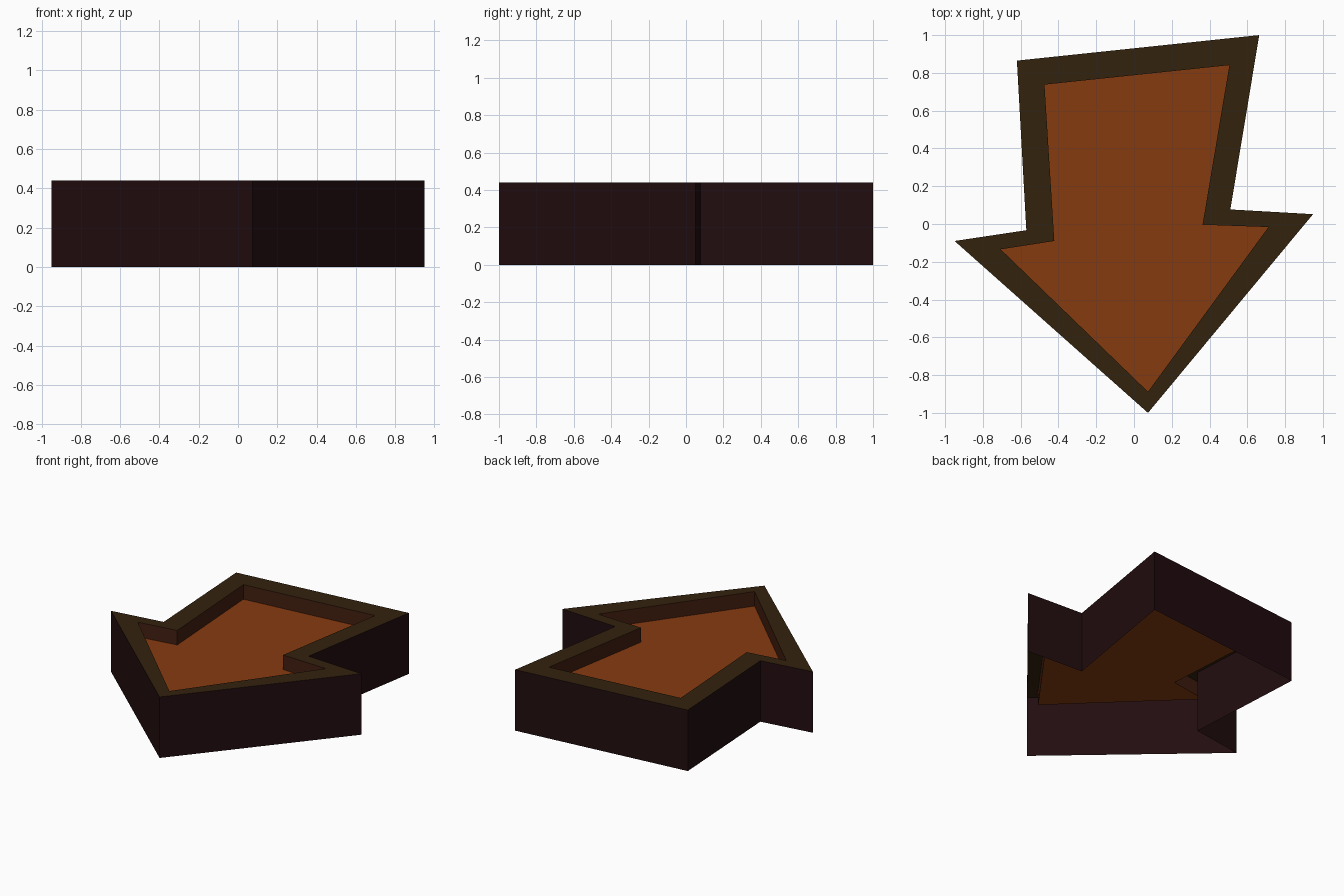
import bpy, bmesh

if "Cube" in bpy.data.objects:
    bpy.data.objects.remove(bpy.data.objects["Cube"])

H, FLOOR = 0.44, 0.335

# Arrow outlines (x, y), matching point for point
OUTER = [(-0.62, 0.865), (-0.57, -0.033), (-0.95, -0.09), (0.074, -1.0),
         (0.948, 0.052), (0.51, 0.077), (0.663, 1.0)]
INNER = [(-0.474, 0.738), (-0.422, -0.09), (-0.706, -0.134), (0.074, -0.888),
         (0.712, -0.016), (0.363, -0.004), (0.505, 0.841)]


def material(name, rgb):
    m = bpy.data.materials.new(name)
    m.diffuse_color = (*rgb, 1)
    m.use_nodes = True
    m.node_tree.nodes["Principled BSDF"].inputs["Base Color"].default_value = m.diffuse_color
    return m


def finish(name, bm, mat):
    me = bpy.data.meshes.new(name)
    bm.normal_update()
    bm.to_mesh(me)
    bm.free()
    me.materials.append(mat)
    bpy.context.collection.objects.link(bpy.data.objects.new(name, me))


def strip(name, loop_a, za, loop_b, zb, mat):
    """Closed band of quads between two matching outlines."""
    bm = bmesh.new()
    a = [bm.verts.new((x, y, za)) for x, y in loop_a]
    b = [bm.verts.new((x, y, zb)) for x, y in loop_b]
    n = len(a)
    for i in range(n):
        j = (i + 1) % n
        bm.faces.new((a[i], a[j], b[j], b[i]))
    finish(name, bm, mat)


# Hollow shell, open underneath: outer wall, top rim, recess wall, recess floor
strip("outer_wall", OUTER, 0, OUTER, H, material("dark maroon", (0.016, 0.004, 0.005)))
strip("top_rim", OUTER, H, INNER, H, material("olive brown", (0.034, 0.016, 0.004)))
strip("recess_wall", INNER, H, INNER, FLOOR, material("red brown", (0.055, 0.013, 0.005)))

bm = bmesh.new()
bm.faces.new([bm.verts.new((x, y, FLOOR)) for x, y in INNER])
finish("recess_floor", bm, material("burnt orange", (0.24, 0.043, 0.005)))
